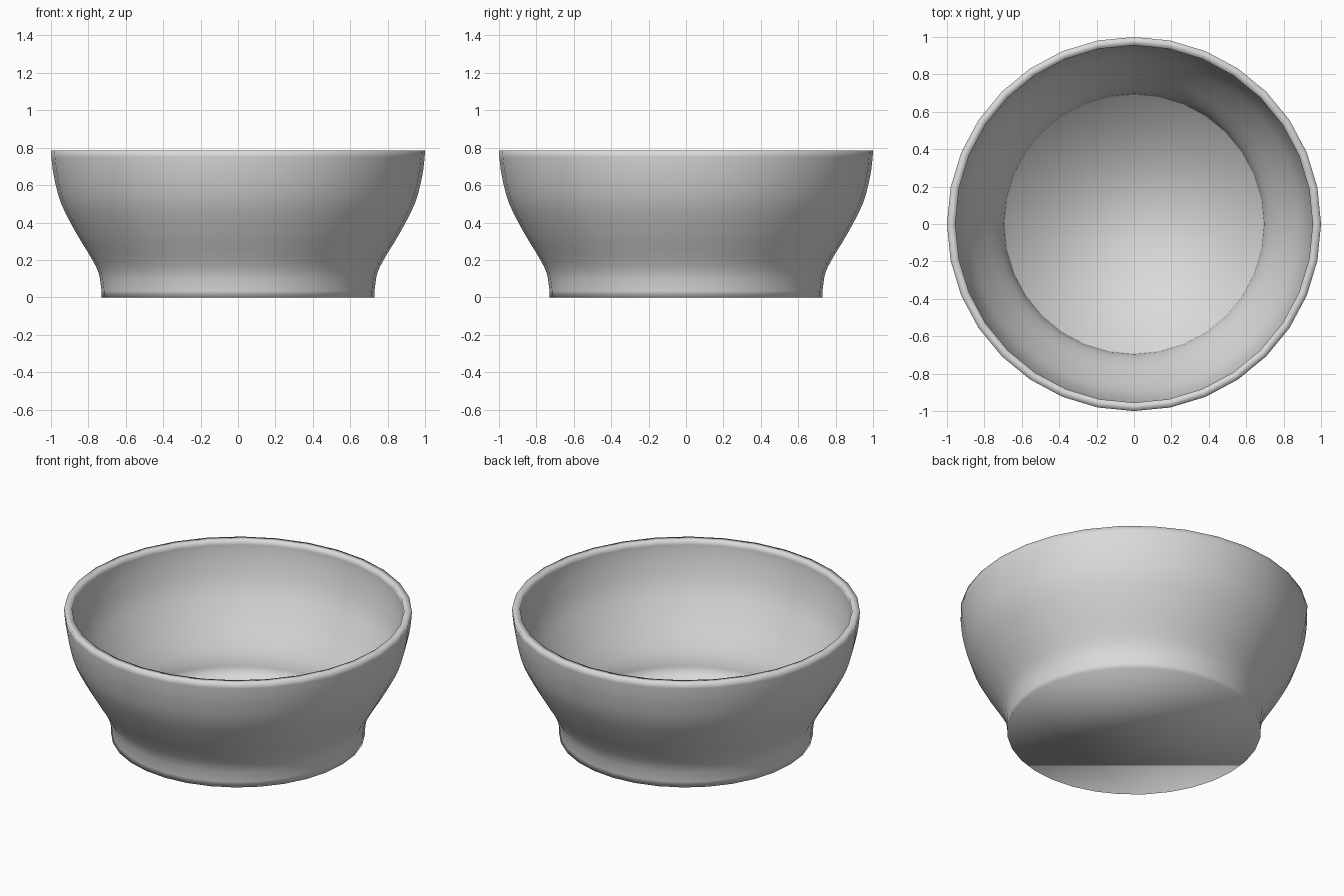
import bpy
import bmesh
import math
from mathutils import Vector

SIDES = 32
WALL = 0.042

cube = bpy.data.objects.get("Cube")
if cube:
    bpy.data.objects.remove(cube, do_unlink=True)

grey = bpy.data.materials.new("light_grey")
grey.use_nodes = True
grey.diffuse_color = (0.7, 0.7, 0.7, 1)
grey.node_tree.nodes["Principled BSDF"].inputs["Base Color"].default_value = (0.7, 0.7, 0.7, 1)


def smooth_path(points, steps=3):
    """Catmull-Rom curve through (radius, height) points."""
    pts = [Vector(p) for p in points]
    pts = [2 * pts[0] - pts[1]] + pts + [2 * pts[-1] - pts[-2]]
    path = []
    for a, b, c, d in zip(pts, pts[1:], pts[2:], pts[3:]):
        for i in range(steps):
            t = i / steps
            path.append(0.5 * (2 * b + (c - a) * t + (2 * a - 5 * b + 4 * c - d) * t ** 2
                               + (3 * b - a - 3 * c + d) * t ** 3))
    return path + [pts[-2]]


# Flared wall, from just above the foot to just below the rim
outer = smooth_path([(0.73, 0.035), (0.745, 0.13), (0.79, 0.22), (0.86, 0.335),
                     (0.945, 0.5), (0.985, 0.65), (0.998, 0.75)])

# Inner wall runs parallel to the outer one
inner = []
for i, p in enumerate(outer):
    along = (outer[min(i + 1, len(outer) - 1)] - outer[max(i - 1, 0)]).normalized()
    inner.append(p + WALL * Vector((-along.y, along.x)))
inner = [p for p in inner if 0.08 < p.y < 0.76]

# Full section: foot, outer wall, flat rim, inner wall, floor
section = ([Vector((0.73, 0))] + outer + [Vector((1, 0.785)), Vector((0.955, 0.785))]
           + inner[::-1] + [Vector((0.69, 0.048))])

bm = bmesh.new()
rings = []
for r, z in section:
    angles = [2 * math.pi * k / SIDES for k in range(SIDES)]
    rings.append([bm.verts.new((r * math.cos(a), r * math.sin(a), z)) for a in angles])
for low, high in zip(rings, rings[1:]):
    for k in range(SIDES):
        n = (k + 1) % SIDES
        bm.faces.new((low[k], low[n], high[n], high[k]))

# Underside and floor are single flat faces
bm.faces.new(rings[0][::-1])
bm.faces.new(rings[-1])
for face in bm.faces:
    face.smooth = True

mesh = bpy.data.meshes.new("bowl")
bm.to_mesh(mesh)
bm.free()
mesh.materials.append(grey)
bowl = bpy.data.objects.new("bowl", mesh)
bpy.context.collection.objects.link(bowl)
